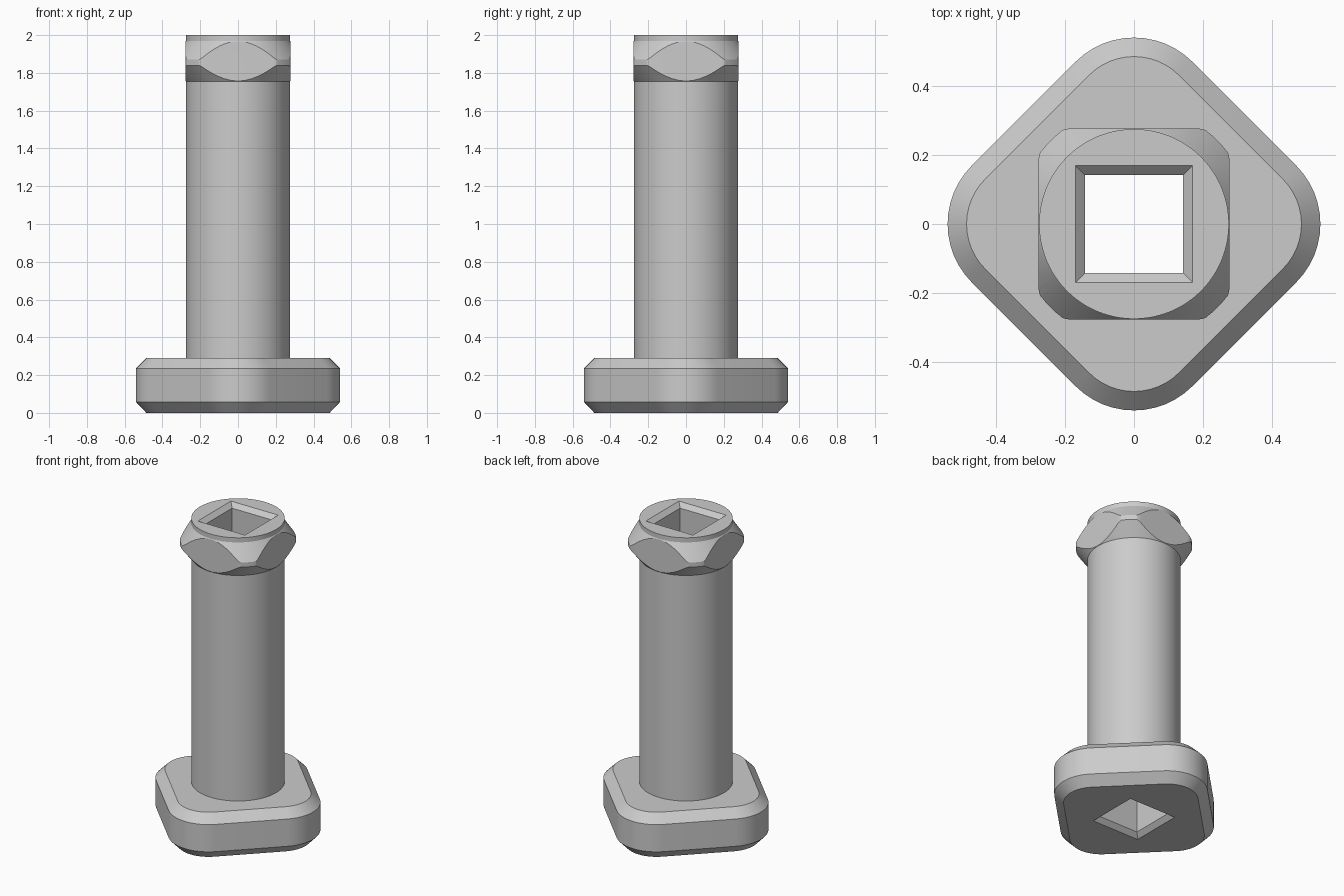
import bpy, bmesh, math

if "Cube" in bpy.data.objects:
    bpy.data.objects.remove(bpy.data.objects["Cube"])

grey = bpy.data.materials.new("plain grey")
grey.diffuse_color = (0.6, 0.6, 0.6, 1)
grey.use_nodes = True
grey.node_tree.nodes["Principled BSDF"].inputs["Base Color"].default_value = grey.diffuse_color


def rounded_square(half, radius, turn=0.0, steps=12):
    """Outline of a square with rounded corners, turned about z."""
    pts = []
    for k in range(4):
        mid = turn + math.pi / 4 + k * math.pi / 2
        reach = (half - radius) * math.sqrt(2)
        if radius == 0:
            pts.append((reach * math.cos(mid), reach * math.sin(mid)))
            continue
        for i in range(steps + 1):
            a = mid - math.pi / 4 + i * math.pi / 2 / steps
            pts.append((reach * math.cos(mid) + radius * math.cos(a),
                        reach * math.sin(mid) + radius * math.sin(a)))
    return pts


def circle(r, n=96):
    return [(r * math.cos(2 * math.pi * i / n), r * math.sin(2 * math.pi * i / n))
            for i in range(n)]


def loft(name, sections):
    """Closed solid through (z, outline) sections."""
    bm = bmesh.new()
    rings = [[bm.verts.new((x, y, z)) for x, y in pts] for z, pts in sections]
    n = len(rings[0])
    for lo, hi in zip(rings, rings[1:]):
        for i in range(n):
            j = (i + 1) % n
            bm.faces.new((lo[i], lo[j], hi[j], hi[i]))
    bm.faces.new(rings[0][::-1])
    bm.faces.new(rings[-1])
    bmesh.ops.recalc_face_normals(bm, faces=bm.faces)
    mesh = bpy.data.meshes.new(name)
    bm.to_mesh(mesh)
    bm.free()
    mesh.materials.append(grey)
    ob = bpy.data.objects.new(name, mesh)
    bpy.context.collection.objects.link(ob)
    return ob


def combine(ob, tool, operation):
    """Apply a boolean and discard the tool."""
    mod = ob.modifiers.new(operation, 'BOOLEAN')
    mod.operation = operation
    mod.solver = 'EXACT'
    mod.object = tool
    bpy.ops.object.select_all(action='DESELECT')
    bpy.context.view_layer.objects.active = ob
    ob.select_set(True)
    bpy.ops.object.modifier_apply(modifier=mod.name)
    bpy.data.objects.remove(tool)


# Round shaft with a double-cone collar near the top
post = loft("bolt_body", [(z, circle(r)) for z, r in (
    (0.15, 0.275), (1.755, 0.275), (1.84, 0.342),
    (1.87, 0.342), (1.97, 0.275), (2.0, 0.275))])

# Collar trimmed to a rounded square
trim = rounded_square(0.277, 0.1)
combine(post, loft("collar_trim", [(0.1, trim), (2.1, trim)]), 'INTERSECT')

# Chamfered base block, turned 45 degrees
outer = rounded_square(0.452, 0.239, math.pi / 4)
inner = rounded_square(0.397, 0.184, math.pi / 4)
base = loft("base_block", [(0, inner), (0.058, outer), (0.235, outer), (0.29, inner)])
combine(post, base, 'UNION')

# Square through-hole, flared at both ends
hole = loft("square_hole", [(z, rounded_square(h, 0)) for z, h in (
    (-0.02, 0.19), (0.028, 0.142), (1.972, 0.142), (2.02, 0.19))])
combine(post, hole, 'DIFFERENCE')

bpy.ops.object.shade_smooth_by_angle(angle=math.radians(25))
